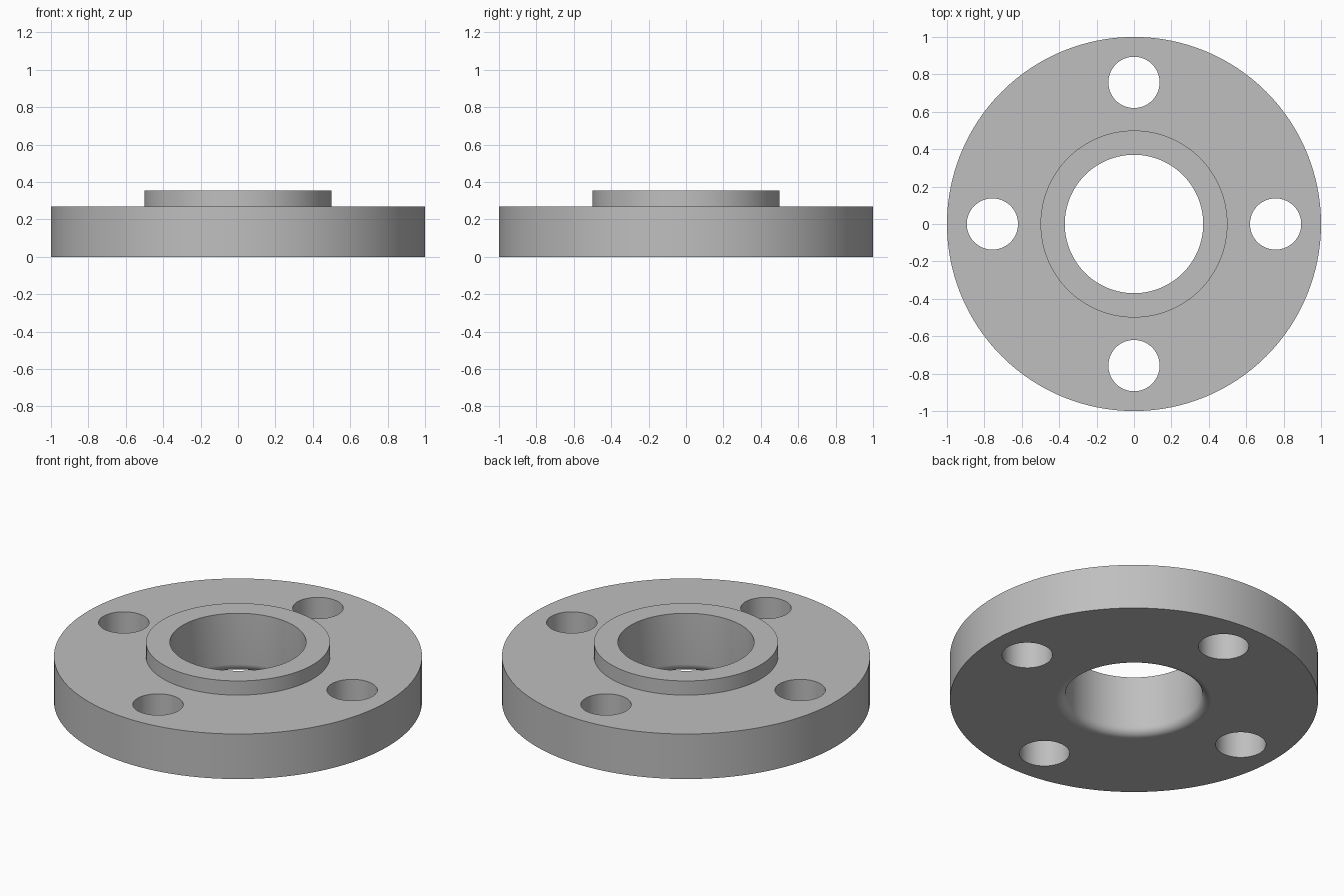
import bpy, bmesh
from math import radians, sin, cos, pi

cube = bpy.data.objects.get("Cube")
if cube:
    bpy.data.objects.remove(cube, do_unlink=True)

RADIUS, PLATE_TOP = 1.0, 0.27
HUB, HUB_TOP = 0.5, 0.355
BORE, FILLET = 0.37, 0.05
BOLT_HOLE, BOLT_CIRCLE = 0.137, 0.757
SEGMENTS, FILLET_STEPS = 128, 8

# Grey metal
metal = bpy.data.materials.new("grey metal")
metal.use_nodes = True
colour = (0.52, 0.52, 0.52, 1)
metal.diffuse_color = colour
metal.node_tree.nodes["Principled BSDF"].inputs["Base Color"].default_value = colour

# Lathe profile: rounded lower bore edge, then outer rim, raised hub and bore
profile = []
for i in range(FILLET_STEPS + 1):
    a = pi / 2 * i / FILLET_STEPS
    profile.append((BORE + FILLET * (1 - cos(a)), FILLET * (1 - sin(a))))
profile += [(RADIUS, 0), (RADIUS, PLATE_TOP), (HUB, PLATE_TOP),
            (HUB, HUB_TOP), (BORE, HUB_TOP)]

bm = bmesh.new()
verts = [bm.verts.new((r, 0, z)) for r, z in profile]
edges = [bm.edges.new((v, verts[(i + 1) % len(verts)])) for i, v in enumerate(verts)]
bmesh.ops.spin(bm, geom=verts + edges, cent=(0, 0, 0), axis=(0, 0, 1),
               angle=2 * pi, steps=SEGMENTS, use_duplicate=False)
bmesh.ops.remove_doubles(bm, verts=bm.verts, dist=0.0001)
bmesh.ops.recalc_face_normals(bm, faces=bm.faces)
mesh = bpy.data.meshes.new("flange")
bm.to_mesh(mesh)
bm.free()
mesh.materials.append(metal)
flange = bpy.data.objects.new("flange", mesh)
bpy.context.collection.objects.link(flange)

# Four bolt holes cut through the plate
cutters = []
for k in range(4):
    a = k * pi / 2
    bpy.ops.mesh.primitive_cylinder_add(
        vertices=64, radius=BOLT_HOLE, depth=1,
        location=(BOLT_CIRCLE * cos(a), BOLT_CIRCLE * sin(a), 0))
    cutter = bpy.context.object
    cutter.name = "bolt_hole_cutter"
    cutter.hide_render = True
    cutter.data.materials.append(metal)
    cut = flange.modifiers.new("bolt hole", 'BOOLEAN')
    cut.operation, cut.solver, cut.object = 'DIFFERENCE', 'EXACT', cutter
    cutters.append(cutter)

bpy.ops.object.select_all(action='DESELECT')
flange.select_set(True)
bpy.context.view_layer.objects.active = flange
for name in [m.name for m in flange.modifiers]:
    bpy.ops.object.modifier_apply(modifier=name)
for cutter in cutters:
    bpy.data.objects.remove(cutter, do_unlink=True)

# Smooth round walls, flat horizontal faces
bpy.ops.object.shade_smooth_by_angle(angle=radians(30))
for face in flange.data.polygons:
    face.use_smooth = abs(face.normal.z) < 0.999
